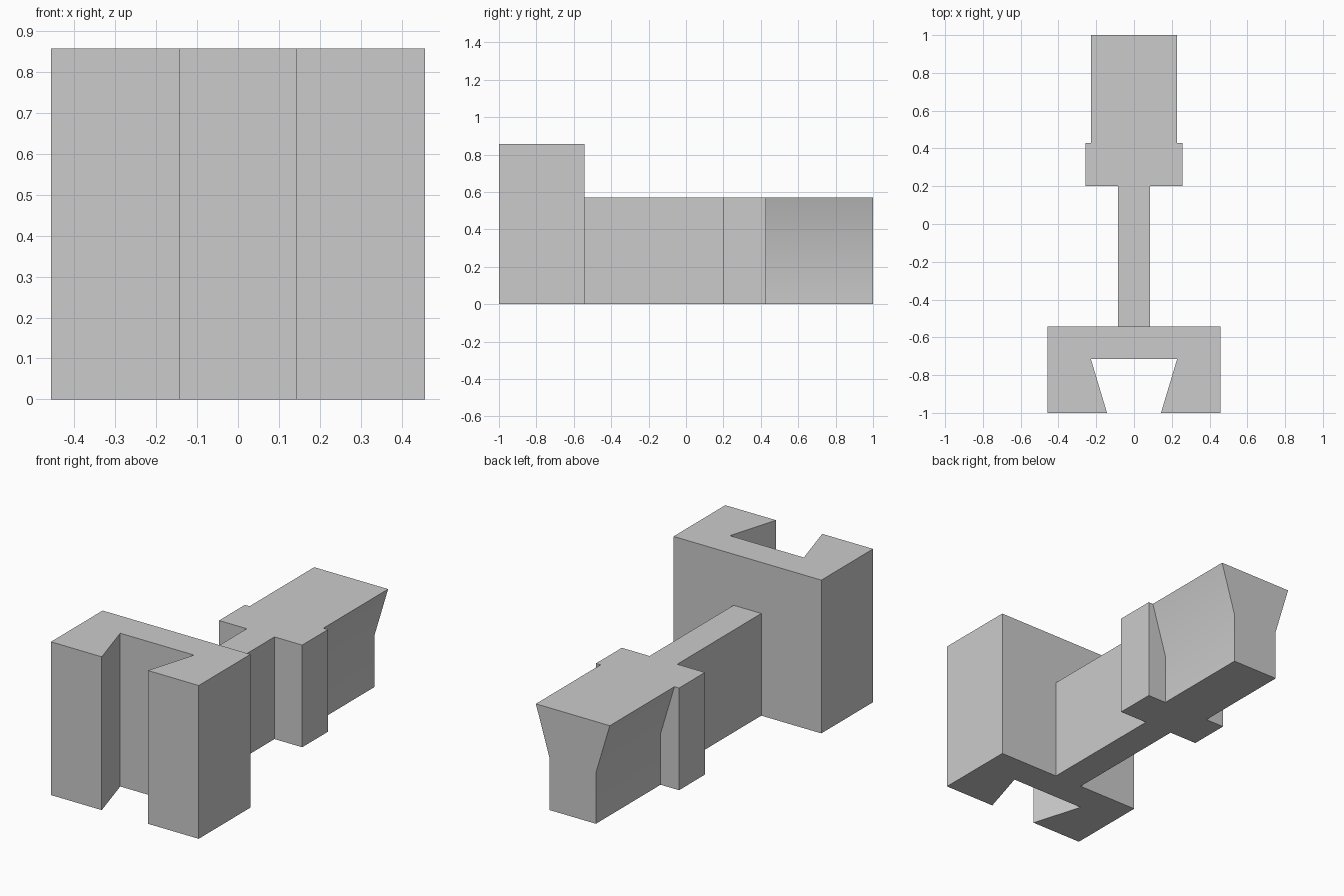
import bpy, bmesh, math
from mathutils import Vector

cube = bpy.data.objects.get("Cube")
if cube:
    bpy.data.objects.remove(cube, do_unlink=True)

U = 1 / 35  # design module: the model is 70 modules long

grey = bpy.data.materials.new("plain grey")
grey.use_nodes = True
colour = (0.6, 0.6, 0.6, 1)
grey.diffuse_color = colour
grey.node_tree.nodes["Principled BSDF"].inputs["Base Color"].default_value = colour


def mirrored(half):
    """Close a half outline (right side, in order) with its mirror image."""
    return half + [(-a, b) for a, b in reversed(half)]


def prism(name, outline, start, end, axis="z"):
    """Extrude an outline in modules from start to end along z or y."""
    def place(a, b, c):
        return Vector((a, b, c) if axis == "z" else (a, c, b)) * U

    bm = bmesh.new()
    face = bm.faces.new([bm.verts.new(place(a, b, start)) for a, b in outline])
    result = bmesh.ops.extrude_face_region(bm, geom=[face])
    moved = [v for v in result["geom"] if isinstance(v, bmesh.types.BMVert)]
    bmesh.ops.translate(bm, verts=moved, vec=place(0, 0, end - start))
    bmesh.ops.recalc_face_normals(bm, faces=bm.faces)
    mesh = bpy.data.meshes.new(name)
    bm.to_mesh(mesh)
    bm.free()
    mesh.materials.append(grey)
    obj = bpy.data.objects.new(name, mesh)
    bpy.context.collection.objects.link(obj)
    return obj


# Tall front block with a dovetail slot open to the front
prism("slotted_block",
      mirrored([(8, -25), (5, -35), (16, -35), (16, -19)]), 0, 30)

# Thin web running back into the wider collar
prism("web_and_collar",
      mirrored([(3, -19), (3, 7), (9, 7), (9, 15)]), 0, 20)

# Rear tongue, straight below and flaring toward the top
tongue = prism("flared_tongue",
               mirrored([(5, 0), (5, 10), (8, 20)]), 15, 35, axis="y")

# Soften only the shallow bend of the flare
bpy.ops.object.select_all(action="DESELECT")
tongue.select_set(True)
bpy.context.view_layer.objects.active = tongue
bpy.ops.object.shade_smooth_by_angle(angle=math.radians(30))
